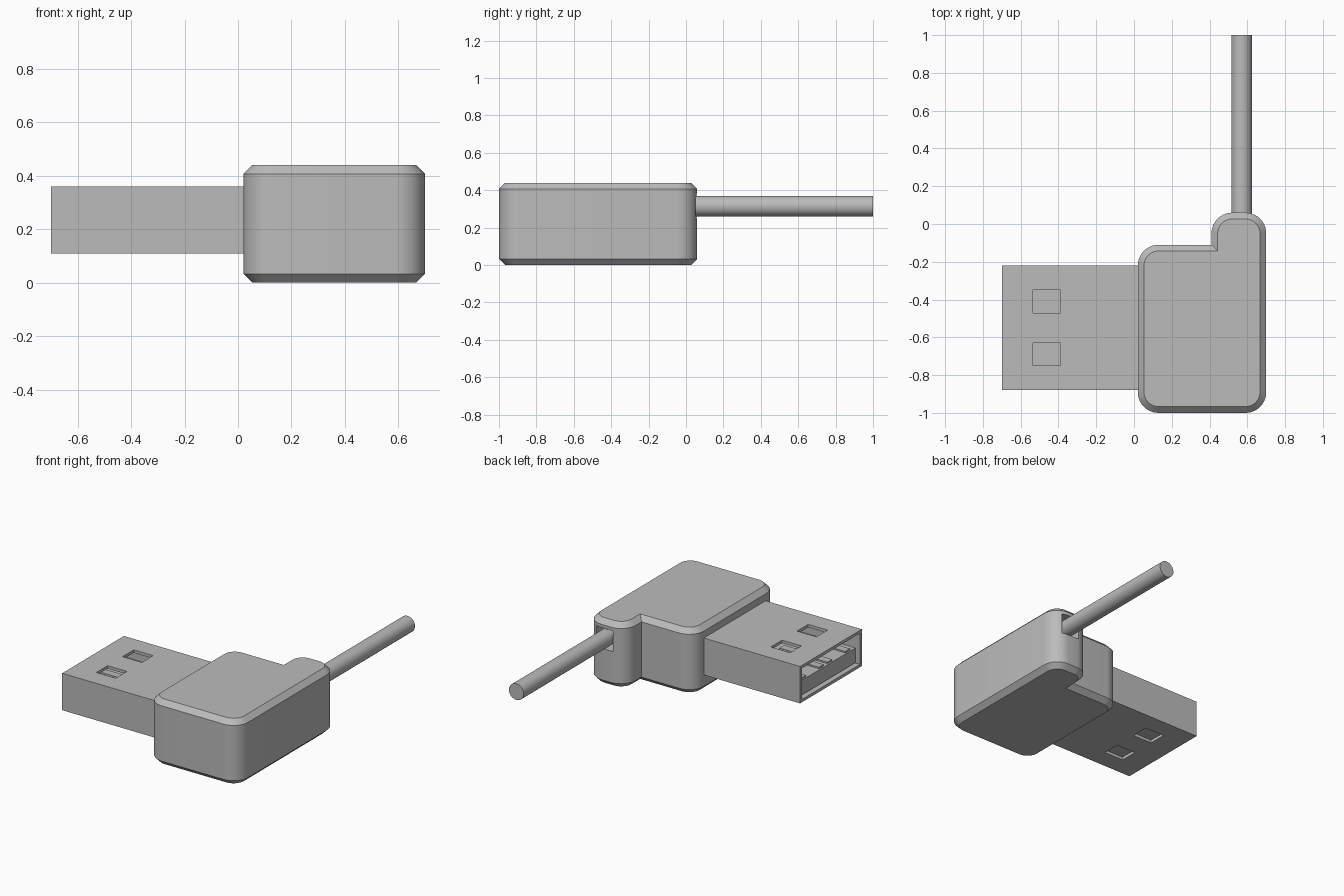
import bpy
import bmesh
import math

default_cube = bpy.data.objects.get("Cube")
if default_cube:
    bpy.data.objects.remove(default_cube, do_unlink=True)

grey = bpy.data.materials.new("plain grey")
grey.use_nodes = True
grey.diffuse_color = (0.5, 0.5, 0.5, 1)
grey.node_tree.nodes["Principled BSDF"].inputs["Base Color"].default_value = grey.diffuse_color


def finish(name, bm):
    bmesh.ops.recalc_face_normals(bm, faces=bm.faces)
    mesh = bpy.data.meshes.new(name)
    bm.to_mesh(mesh)
    bm.free()
    mesh.materials.append(grey)
    obj = bpy.data.objects.new(name, mesh)
    bpy.context.collection.objects.link(obj)
    return obj


def box(name, xs, ys, zs):
    bm = bmesh.new()
    bmesh.ops.create_cube(bm, size=1)
    for v in bm.verts:
        v.co = [(a + b) / 2 + (b - a) * c for (a, b), c in zip((xs, ys, zs), v.co)]
    return finish(name, bm)


def activate(obj):
    bpy.ops.object.select_all(action="DESELECT")
    obj.select_set(True)
    bpy.context.view_layer.objects.active = obj


def cut(obj, xs, ys, zs):
    cutter = box("cutter", xs, ys, zs)
    cutter.hide_render = True
    activate(obj)
    mod = obj.modifiers.new("cut", "BOOLEAN")
    mod.operation = "DIFFERENCE"
    mod.solver = "EXACT"
    mod.object = cutter
    bpy.ops.object.modifier_apply(modifier=mod.name)
    bpy.data.objects.remove(cutter, do_unlink=True)


def smooth(obj):
    activate(obj)
    bpy.ops.object.shade_smooth_by_angle(angle=math.radians(30))


# Moulded body: rounded L outline with chamfered rims
RADIUS, CHAMFER, HEIGHT, STEPS = 0.11, 0.033, 0.44, 10
LEFT, RIGHT, FRONT, BACK = 0.02, 0.70, -1.0, 0.06
STEP_X, STEP_Y = 0.41, -0.11


def outline(inset):
    corners = [(RIGHT - RADIUS, FRONT + RADIUS, -90), (RIGHT - RADIUS, BACK - RADIUS, 0),
               (STEP_X + RADIUS, BACK - RADIUS, 90), None,
               (LEFT + RADIUS, STEP_Y - RADIUS, 90), (LEFT + RADIUS, FRONT + RADIUS, 180)]
    points = []
    for corner in corners:
        if corner is None:
            points.append((STEP_X + inset, STEP_Y - inset))
            continue
        x, y, start = corner
        for i in range(STEPS + 1):
            a = math.radians(start + 90 * i / STEPS)
            r = RADIUS - inset
            points.append((x + r * math.cos(a), y + r * math.sin(a)))
    return points


bm = bmesh.new()
levels = [(CHAMFER, 0), (0, CHAMFER), (0, HEIGHT - CHAMFER), (CHAMFER, HEIGHT)]
rings = [[bm.verts.new((x, y, z)) for x, y in outline(inset)] for inset, z in levels]
for low, high in zip(rings, rings[1:]):
    for i in range(len(low)):
        j = (i + 1) % len(low)
        bm.faces.new((low[i], low[j], high[j], high[i]))
bm.faces.new(rings[0][::-1])
bm.faces.new(rings[-1])
body = finish("body", bm)
cut(body, (0.505, 0.635), (-0.06, 0.2), (0.245, 0.385))
smooth(body)

# Cable leaving the square socket at the back
bm = bmesh.new()
bmesh.ops.create_cone(bm, cap_ends=True, segments=32, radius1=0.055, radius2=0.055, depth=1.08)
for v in bm.verts:
    x, y, z = v.co
    v.co = (0.57 + x, 0.46 + z, 0.315 + y)
smooth(finish("cable", bm))

# Plug shell: open tube with two slots through top and bottom
MID = -0.55
shell = box("plug_shell", (-0.70, 0.06), (MID - 0.33, MID + 0.33), (0.11, 0.36))
cut(shell, (-0.8, 0.03), (MID - 0.31, MID + 0.31), (0.13, 0.34))
for side in (-1, 1):
    y = MID + side * 0.14
    cut(shell, (-0.535, -0.39), (y - 0.06, y + 0.06), (0.05, 0.42))

# Tongue inside the shell, with four contacts
box("tongue", (-0.67, 0.04), (MID - 0.305, MID + 0.305), (0.135, 0.235))
for i, offset in enumerate((-0.235, -0.045, 0.045, 0.235)):
    y = MID + offset
    box("contact_%d" % (i + 1), (-0.66, -0.3), (y - 0.025, y + 0.025), (0.23, 0.245))
